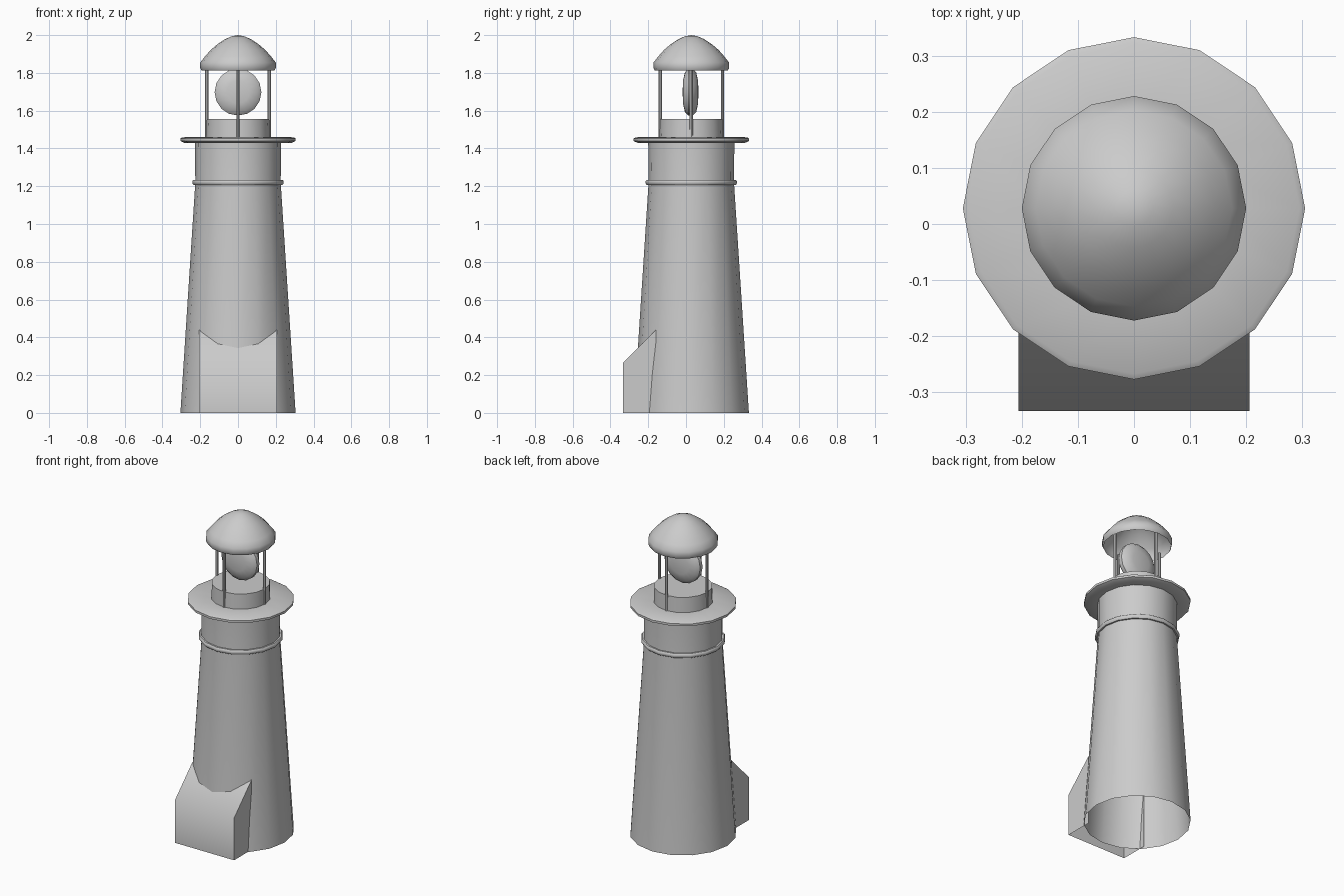
import bpy, bmesh, math
from mathutils import Matrix

if "Cube" in bpy.data.objects:
    bpy.data.objects.remove(bpy.data.objects["Cube"])

CY = 0.028  # the tower axis sits slightly behind the origin


def finish(name, bm, angle=40):
    bmesh.ops.recalc_face_normals(bm, faces=bm.faces)
    mesh = bpy.data.meshes.new(name)
    bm.to_mesh(mesh)
    bm.free()
    ob = bpy.data.objects.new(name, mesh)
    bpy.context.collection.objects.link(ob)
    bpy.ops.object.select_all(action='DESELECT')
    ob.select_set(True)
    bpy.context.view_layer.objects.active = ob
    bpy.ops.object.shade_smooth_by_angle(angle=math.radians(angle))
    return ob


def lathe(name, profile, sides=16, matrix=Matrix.Translation((0, CY, 0))):
    """Spin (radius, height) points around z, then place with matrix."""
    bm = bmesh.new()
    verts = [bm.verts.new((r, 0, z)) for r, z in profile]
    edges = [bm.edges.new(p) for p in zip(verts, verts[1:])]
    bmesh.ops.spin(bm, geom=verts + edges, cent=(0, 0, 0), axis=(0, 0, 1),
                   angle=math.tau, steps=sides, use_merge=True)
    bmesh.ops.remove_doubles(bm, verts=bm.verts, dist=1e-5)
    bmesh.ops.transform(bm, matrix=matrix, verts=bm.verts)
    return finish(name, bm)


# Tapered tower, open underneath, with a straight neck
lathe("tower", [(0.305, 0), (0.226, 1.22), (0.228, 1.43)])

# Rounded band around the neck
lathe("band", [(0.222, 1.207), (0.236, 1.207), (0.242, 1.215), (0.242, 1.226),
               (0.236, 1.234), (0.222, 1.234)])

# Gallery deck
lathe("gallery", [(0.222, 1.43), (0.285, 1.43), (0.305, 1.439), (0.305, 1.453),
                  (0.295, 1.459), (0.165, 1.462)])

# Lantern base
lathe("lantern_base", [(0.17, 1.455), (0.167, 1.556), (0, 1.556)])

# Hollow domed roof
lathe("roof", [(0.193, 1.812), (0.2, 1.825), (0.2, 1.855), (0.175, 1.887),
               (0.145, 1.921), (0.11, 1.951), (0.07, 1.978), (0.033, 1.994), (0, 2.0)])

# Lamp lens, spun around the front-to-back axis
lathe("lamp_lens", [(0, -0.042), (0.06, -0.04), (0.105, -0.03), (0.124, -0.012),
                    (0.124, 0.012), (0.105, 0.03), (0.06, 0.04), (0, 0.042)],
      matrix=Matrix.Translation((0, 0.024, 1.698)) @ Matrix.Rotation(math.pi / 2, 4, 'X'))

# Four posts carrying the roof
for i in range(4):
    a = i * math.pi / 2
    place = Matrix.Translation((0.165 * math.cos(a), CY + 0.165 * math.sin(a), 0))
    lathe(f"post_{i + 1}", [(0.009, 1.455), (0.009, 1.83)], 8, place)

# Entrance annex: side outline swept across x, open at the back and below
bm = bmesh.new()
side = [(-0.333, 0), (-0.333, 0.265), (-0.158, 0.44), (-0.158, 0)]
left, right = [[bm.verts.new((x, y, z)) for y, z in side] for x in (-0.206, 0.206)]
bm.faces.new(left)
bm.faces.new(right)
for i in range(2):
    bm.faces.new((left[i], left[i + 1], right[i + 1], right[i]))
finish("entrance_annex", bm, 60)
